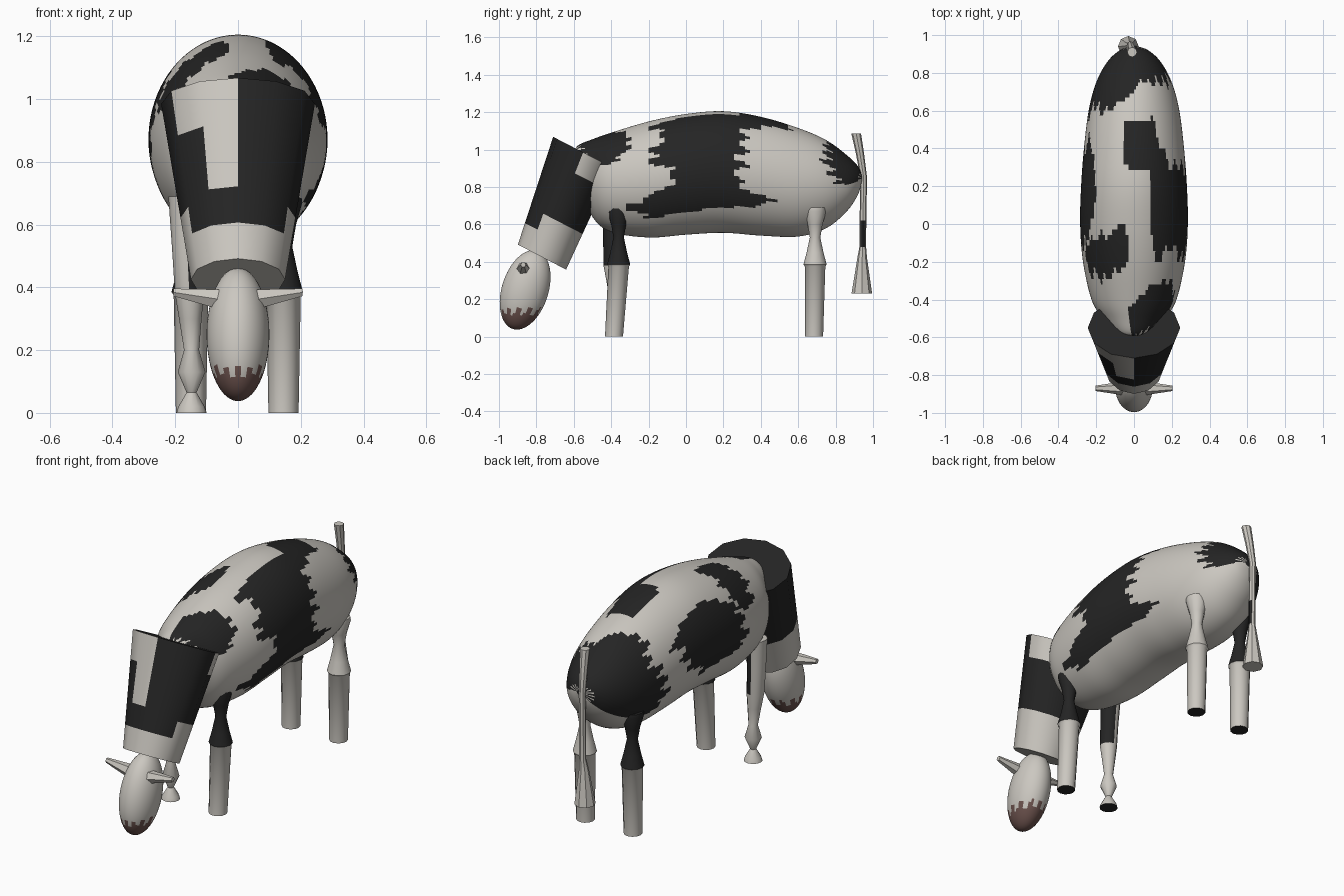
import bpy, bmesh, math
from mathutils import Vector

cube = bpy.data.objects.get("Cube")
if cube:
    bpy.data.objects.remove(cube, do_unlink=True)


def material(name, rgb):
    mat = bpy.data.materials.new(name)
    mat.use_nodes = True
    color = (*rgb, 1.0)
    mat.diffuse_color = color
    mat.node_tree.nodes["Principled BSDF"].inputs["Base Color"].default_value = color
    return mat


MATERIALS = [
    material("pale hide", (0.60, 0.575, 0.53)),
    material("black patch", (0.018, 0.018, 0.018)),
    material("brown snout", (0.15, 0.085, 0.075)),
]
PALE, BLACK, BROWN = range(3)
X, Y, Z = Vector((1, 0, 0)), Vector((0, 1, 0)), Vector((0, 0, 1))


def ring(center, a, b, sides):
    """Ellipse with half axes a and b, starting at a."""
    center = Vector(center)
    steps = [math.tau * k / sides for k in range(sides)]
    return [center + a * math.cos(t) + b * math.sin(t) for t in steps]


def loft(name, rings, rule=None, angle=40):
    """Skin a row of rings; rule(center, normal, u, degrees) picks the colour."""
    bm = bmesh.new()
    rows = [[bm.verts.new(p) for p in r] for r in rings]
    n, count = len(rows[0]), len(rows) - 1
    where = []
    for i in range(count):
        for j in range(n):
            k = (j + 1) % n
            bm.faces.new((rows[i][j], rows[i][k], rows[i + 1][k], rows[i + 1][j]))
            degrees = (j + 0.5) / n * 360
            where.append(((i + 0.5) / count, degrees if degrees < 180 else degrees - 360))
    for row, u in ((rows[0], 0), (rows[-1], 1)):
        bm.faces.new(row)
        where.append((u, 0))
    bmesh.ops.recalc_face_normals(bm, faces=bm.faces)
    if rule:
        for face, (u, degrees) in zip(bm.faces, where):
            face.material_index = rule(face.calc_center_median(), face.normal, u, degrees)
    mesh = bpy.data.meshes.new(name)
    bm.to_mesh(mesh)
    bm.free()
    for mat in MATERIALS:
        mesh.materials.append(mat)
    obj = bpy.data.objects.new(name, mesh)
    bpy.context.collection.objects.link(obj)
    bpy.ops.object.select_all(action="DESELECT")
    obj.select_set(True)
    bpy.context.view_layer.objects.active = obj
    bpy.ops.object.shade_smooth_by_angle(angle=math.radians(angle))
    return obj


def tube(name, stations, rule=None, sides=12):
    """Upright tube through (x, y, z, radius) stations."""
    return loft(name, [ring(s[:3], X * s[3], Y * s[3], sides) for s in stations], rule)


def spline(points, steps):
    """Catmull-Rom curve through tuples."""
    pts = [points[0], *points, points[-1]]
    out = []
    for i in range(len(points) - 1):
        for s in range(steps):
            t = s / steps
            out.append([
                b + 0.5 * t * (c - a + t * (2 * a - 5 * b + 4 * c - d + t * (3 * (b - c) + d - a)))
                for a, b, c, d in zip(*pts[i:i + 4])])
    return out + [list(points[-1])]


def inside(y, a, poly):
    hit = False
    for (y1, a1), (y2, a2) in zip(poly, poly[1:] + poly[:1]):
        if (a1 > a) != (a2 > a) and y < y1 + (a - a1) / (a2 - a1) * (y2 - y1):
            hit = not hit
    return hit


def zigzag(t):
    return abs((t % 1) * 2 - 1) * 2 - 1


# Body: (y, top, bottom, half width)
body_profile = [
    (-.6, .97, .93, .02), (-.58, 1.02, .82, .09), (-.5, 1.055, .64, .165),
    (-.4, 1.09, .56, .225), (-.2, 1.15, .53, .27), (0, 1.19, .545, .285),
    (.2, 1.205, .555, .28), (.4, 1.175, .54, .265), (.6, 1.115, .535, .24),
    (.75, 1.05, .58, .2), (.86, .97, .67, .14), (.92, .91, .76, .075),
    (.94, .86, .83, .02)]

# Hide patches: (y, degrees round from the spine, positive on the left)
flank = [(-.2, 70), (-.12, 45), (-.2, 24), (0, 18), (.28, 18), (.3, -12), (.53, -12),
         (.55, 25), (.4, 32), (.3, 45), (.3, 75), (.27, 100), (.45, 112), (.4, 122),
         (-.22, 132), (-.33, 115), (-.15, 105), (-.05, 90)]
shoulder = [(-.6, -10), (-.45, -8), (-.33, 20), (-.3, 45), (-.35, 65), (-.55, 70)]
rump = [(.95, 95), (.8, 88), (.74, 55), (.76, 10), (.68, -5), (.58, -40), (.62, -60),
        (.55, -80), (.52, -110), (.6, -125), (.95, -125)]
far_flank = [(.45, -60), (.2, -45), (0, -50), (-.12, -70), (-.15, -100), (.2, -115), (.35, -95)]
withers = [(.02, -12), (-.05, -25), (-.1, -65), (-.25, -70), (-.3, -35), (-.2, -5), (-.05, -8)]


def hide(c, n, u, a):
    y = c.y + 0.05 * zigzag(a / 15) * abs(math.sin(math.radians(a)))
    return BLACK if any(inside(y, a, p) for p in (flank, shoulder, rump, far_flank, withers)) else PALE


loft("body", [ring((0, y, (top + low) / 2), Z * (top - low) / 2, X * w, 120)
              for y, top, low, w in spline(body_profile, 7)], hide)


# Neck: tapered and leaning forward, measured round from its front
def neck_color(c, n, u, a):
    if u == 1:
        return BLACK
    blaze = -30 < a < 0 and u > 0.4
    brow = -60 < a < -30 and u > 0.75
    nape = 90 < a < 150 and u > 0.78
    throat = u < (0.2 if abs(a) < 60 else 0.35)
    return PALE if blaze or brow or nape or throat else BLACK


forward = Vector((0, -.89, .46))
neck_low, neck_high = Vector((0, -.77, .425)), Vector((0, -.55, .985))
neck_rings = []
for k in range(21):
    t = k / 20
    neck_rings.append(ring(neck_low.lerp(neck_high, t), forward * (.145 + .035 * t),
                           X * (.15 + .095 * t), 12))
loft("neck", neck_rings, neck_color)

# Head: tilted egg with a ragged snout patch
head_axis, head_front = Vector((0, .3, .95)), Vector((0, -.95, .3))
head_rings = []
for k in range(33):
    t = math.pi * (0.01 + 0.98 * k / 32)
    center = Vector((0, -.86, .25)) - head_axis * .22 * math.cos(t)
    head_rings.append(ring(center, head_front * .125 * math.sin(t), X * .1 * math.sin(t), 48))
loft("head", head_rings, lambda c, n, u, a: BROWN if c.z < .135 + .03 * zigzag(a / 30) else PALE)

# Horns
for side, label in ((1, "left"), (-1, "right")):
    loft(label + "_horn", [ring((side * x, -.87, z), Y * r, Z * r, 6)
                           for x, z, r in ((.06, .362, .036), (.205, .384, .014))])


# Legs: dark soles, some with a dark upper half
def leg_color(dark_top, inner_only=False):
    def rule(c, n, u, a):
        if n.z < -0.9 and c.z < 0.01:
            return BLACK
        upper = c.z > .38 and (not inner_only or n.x > 0.1)
        return BLACK if dark_top and upper else PALE
    return rule


def pinched_leg(name, x, y, foot_y, dark):
    tube(name, [(x, foot_y, 0, .048), (x, y, .375, .055), (x, y, .385, .062),
                (x, y, .45, .045), (x, y, .53, .028), (x, y, .6, .04),
                (x, y, .67, .06), (x, y, .69, .058)], leg_color(dark))


pinched_leg("front_left_leg", .145, -.36, -.385, True)
pinched_leg("hind_left_leg", .145, .69, .685, False)
pinched_leg("hind_right_leg", -.15, .69, .685, True)
tube("front_right_leg", [
    (-.148, -.385, 0, .048), (-.148, -.385, .02, .042), (-.148, -.385, .065, .016),
    (-.148, -.385, .13, .044), (-.148, -.385, .2, .024), (-.152, -.39, .3, .036),
    (-.155, -.395, .38, .046), (-.162, -.395, .52, .048), (-.168, -.39, .69, .054)],
    leg_color(True, True))

# Tail: flaring into a switch
tube("tail", [(-.03, .94, .23, .055), (-.025, .942, .42, .026), (-.02, .945, .48, .018),
              (-.02, .946, .62, .018), (-.02, .95, .85, .018), (-.015, .93, .98, .022),
              (-.01, .91, 1.085, .026)],
     lambda c, n, u, a: BLACK if .48 < c.z < .62 and n.x > .9 else PALE, 8)
